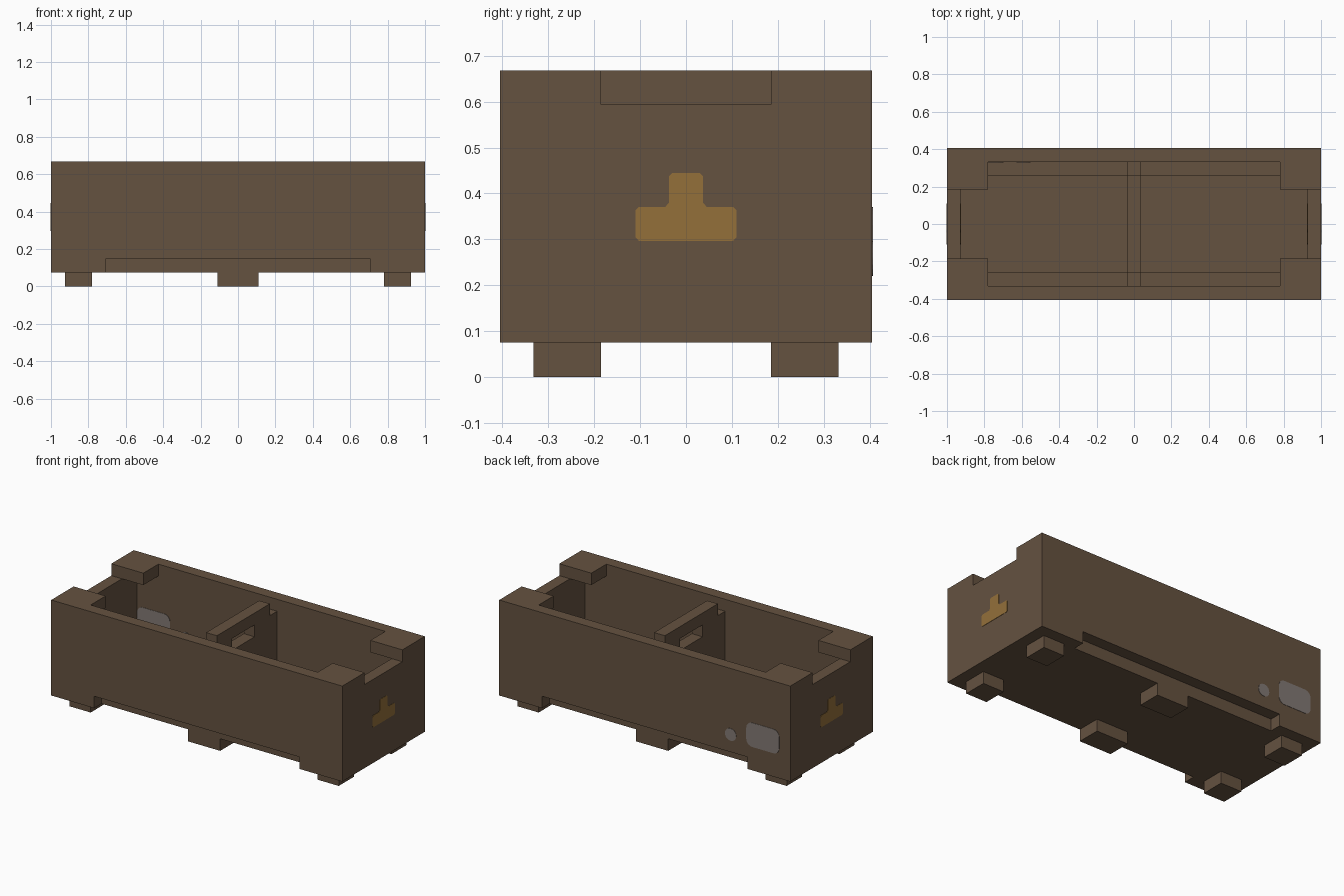
import bpy, bmesh, math
from mathutils import Vector

cube = bpy.data.objects.get("Cube")
if cube:
    bpy.data.objects.remove(cube, do_unlink=True)


def material(name, rgb):
    m = bpy.data.materials.new(name)
    m.use_nodes = True
    color = (*rgb, 1.0)
    m.diffuse_color = color
    bsdf = next(n for n in m.node_tree.nodes if n.type == 'BSDF_PRINCIPLED')
    bsdf.inputs["Base Color"].default_value = color
    bsdf.inputs["Roughness"].default_value = 0.8
    return m


BROWN = material("brown wood", (0.130, 0.084, 0.051))
OCHRE = material("ochre mark", (0.296, 0.162, 0.042))
GREY = material("grey label", (0.223, 0.191, 0.174))


def prism(name, outline, axis, lo, hi, mat):
    """Extrude a 2D outline along x (outline = y, z), y (x, z) or z (x, y)."""
    place = {'x': lambda a, b, t: (t, a, b),
             'y': lambda a, b, t: (a, t, b),
             'z': lambda a, b, t: (a, b, t)}[axis]
    bm = bmesh.new()
    face = bm.faces.new([bm.verts.new(place(a, b, lo)) for a, b in outline])
    new = bmesh.ops.extrude_face_region(bm, geom=[face])["geom"]
    shift = Vector(place(0, 0, hi - lo))
    bmesh.ops.translate(bm, vec=shift,
                        verts=[v for v in new if isinstance(v, bmesh.types.BMVert)])
    bmesh.ops.recalc_face_normals(bm, faces=bm.faces)
    mesh = bpy.data.meshes.new(name)
    bm.to_mesh(mesh)
    bm.free()
    mesh.materials.append(mat)
    ob = bpy.data.objects.new(name, mesh)
    bpy.context.scene.collection.objects.link(ob)
    return ob


def box(name, x0, x1, y0, y1, z0, z1, mat=BROWN):
    return prism(name, [(x0, y0), (x1, y0), (x1, y1), (x0, y1)], 'z', z0, z1, mat)


def cut(target, *bounds):
    """Subtract a box from the target and discard the cutter."""
    cutter = box("cutter", *bounds)
    cutter.hide_render = True
    mod = target.modifiers.new("cut", 'BOOLEAN')
    mod.operation = 'DIFFERENCE'
    mod.solver = 'EXACT'
    mod.object = cutter
    bpy.context.view_layer.objects.active = target
    bpy.ops.object.modifier_apply(modifier=mod.name)
    bpy.data.objects.remove(cutter, do_unlink=True)


def rounded_rect(cx, cz, w, h, r, steps=5):
    pts = []
    for k, (sx, sz) in enumerate([(1, 1), (-1, 1), (-1, -1), (1, -1)]):
        for i in range(steps + 1):
            a = math.radians(90 * (k + i / steps))
            pts.append((cx + sx * (w / 2 - r) + r * math.cos(a),
                        cz + sz * (h / 2 - r) + r * math.sin(a)))
    return pts


# Crate body: hollow, with corner plates left at the rim
W, D, BOT, TOP = 1.0, 0.405, 0.075, 0.668
IX, IY, FLOOR, LEDGE = 0.927, 0.332, 0.149, 0.594
body = box("crate_body", -W, W, -D, D, BOT, TOP)
cut(body, -IX, IX, -IY, IY, FLOOR, LEDGE)
cut(body, -0.78, 0.78, -IY, IY, 0.5, 0.8)            # top opening
cut(body, -1.2, 1.2, -0.185, 0.185, LEDGE, 0.8)      # slots in the end walls
for s in (-1, 1):                                    # grip recesses under the long sides
    y0, y1 = sorted((s * IY, s * 0.6))
    cut(body, -0.705, 0.705, y0, y1, 0.0, FLOOR)

# Ribs inside, covering the grip recesses
for s, side in ((-1, "front"), (1, "back")):
    y0, y1 = sorted((s * 0.26, s * IY))
    box(side + "_inner_rib", -0.78, 0.78, y0, y1, FLOOR - 0.01, 0.223)

# Central divider with stepped shoulders and a hand hole
divider = prism("divider", [(-IY, FLOOR - 0.01), (IY, FLOOR - 0.01), (IY, LEDGE),
                            (0.26, LEDGE), (0.26, TOP), (-0.26, TOP),
                            (-0.26, LEDGE), (-IY, LEDGE)], 'x', -0.037, 0.037, BROWN)
cut(divider, -0.2, 0.2, -0.11, 0.11, 0.52, LEDGE)

# Six feet
for x0, x1, place in ((-0.925, -0.78, "right"), (-0.11, 0.11, "middle"), (0.78, 0.925, "left")):
    for s, side in ((-1, "front"), (1, "back")):
        y0, y1 = sorted((s * 0.185, s * IY))
        box(f"{side}_{place}_foot", x0, x1, y0, y1, 0.0, BOT + 0.005)

# Ochre marks on both faces of the end walls
half = [(0.103, 0.297), (0.11, 0.305), (0.11, 0.363), (0.102, 0.371), (0.045, 0.371),
        (0.037, 0.38), (0.037, 0.438), (0.029, 0.445)]
mark = half + [(-y, z) for y, z in reversed(half)]
for s, side in ((-1, "right"), (1, "left")):
    for x, face in ((W, "outer"), (IX, "inner")):
        prism(f"{side}_{face}_mark", mark, 'x', s * x - 0.002, s * x + 0.002, OCHRE)

# Grey label and dot on both faces of the back wall
for y, face in ((D, "outer"), (IY, "inner")):
    prism(f"{face}_label", rounded_rect(-0.812, 0.296, 0.226, 0.150, 0.04),
          'y', y - 0.002, y + 0.002, GREY)
    prism(f"{face}_dot", rounded_rect(-0.591, 0.258, 0.076, 0.076, 0.036),
          'y', y - 0.002, y + 0.002, GREY)
